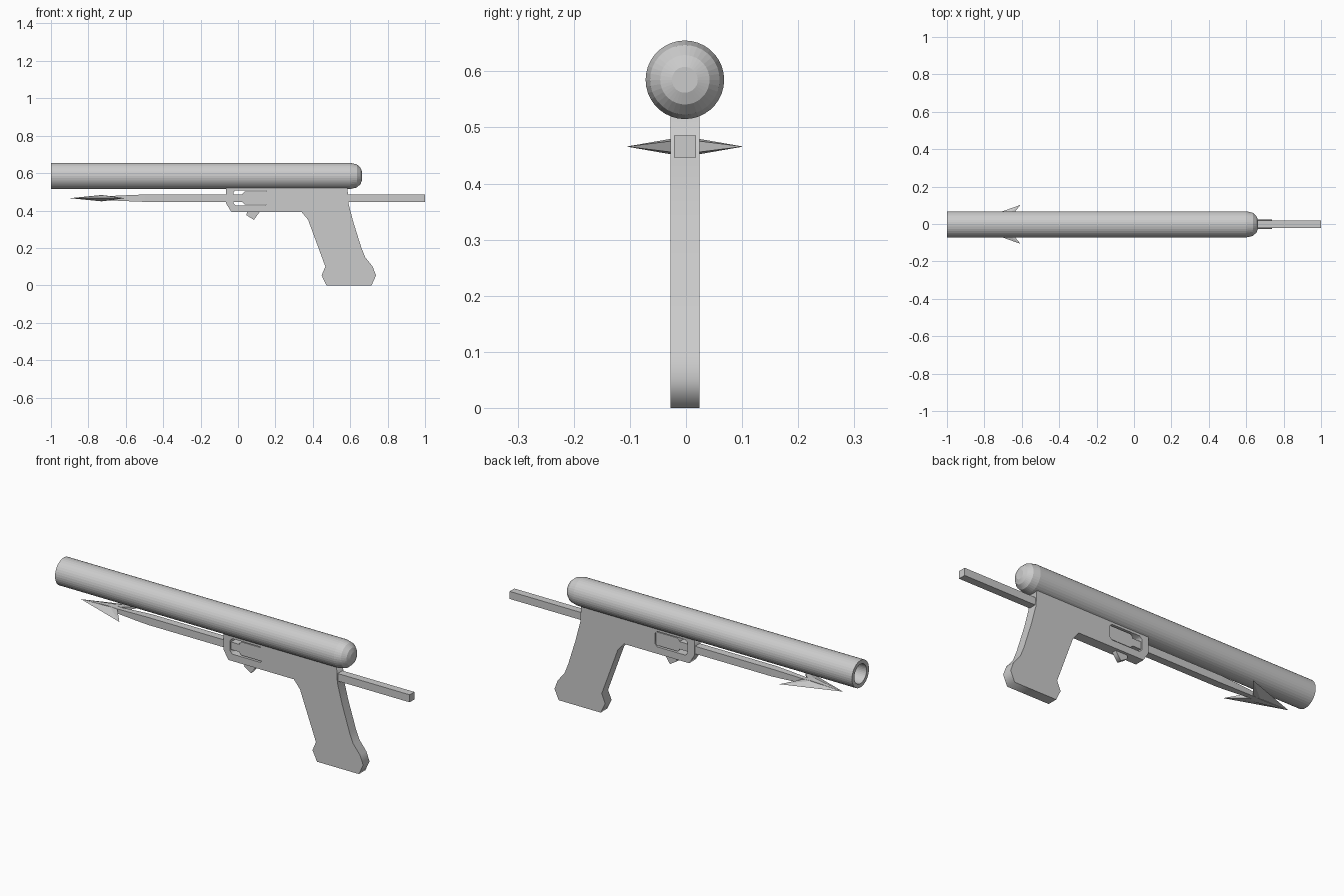
import bpy, bmesh, math
from mathutils import Vector

cube = bpy.data.objects.get("Cube")
if cube:
    bpy.data.objects.remove(cube, do_unlink=True)

MID = -0.002      # shared centre plane in y
ROD_Z = 0.466
TUBE_Z = 0.585

grey = bpy.data.materials.new("plain grey")
grey.use_nodes = True
grey.diffuse_color = (0.6, 0.6, 0.6, 1)
grey.node_tree.nodes["Principled BSDF"].inputs["Base Color"].default_value = (0.6, 0.6, 0.6, 1)


def add_mesh(name, bm):
    bmesh.ops.recalc_face_normals(bm, faces=bm.faces)
    mesh = bpy.data.meshes.new(name)
    bm.to_mesh(mesh)
    bm.free()
    mesh.materials.append(grey)
    obj = bpy.data.objects.new(name, mesh)
    bpy.context.collection.objects.link(obj)
    return obj


def loft(name, sections, sides, z, phase=0.0):
    """Skin rings of (x, radius) along x; a radius of zero makes a point."""
    bm = bmesh.new()
    rings = []
    for x, r in sections:
        count = sides if r > 0 else 1
        rings.append([bm.verts.new((x, MID + r * math.cos(phase + math.tau * i / sides),
                                    z + r * math.sin(phase + math.tau * i / sides)))
                      for i in range(count)])
    for a, b in zip(rings, rings[1:]):
        for i in range(sides):
            j = (i + 1) % sides
            quad = [a[i % len(a)], a[j % len(a)], b[j % len(b)], b[i % len(b)]]
            bm.faces.new(list(dict.fromkeys(quad)))
    for ring in (rings[0], rings[-1]):
        if len(ring) > 1:
            bm.faces.new(ring)
    return add_mesh(name, bm)


def plate(name, outlines, half):
    """Extrude x-z outlines along y; inner outlines become holes."""
    curve = bpy.data.curves.new(name, 'CURVE')
    curve.dimensions = '2D'
    curve.fill_mode = 'BOTH'
    curve.extrude = half
    for points in outlines:
        spline = curve.splines.new('POLY')
        spline.points.add(len(points) - 1)
        for p, (x, z) in zip(spline.points, points):
            p.co = (x, z, 0, 1)
        spline.use_cyclic_u = True
    source = bpy.data.objects.new(name + "_source", curve)
    bpy.context.collection.objects.link(source)
    graph = bpy.context.evaluated_depsgraph_get()
    mesh = bpy.data.meshes.new_from_object(source.evaluated_get(graph))
    bm = bmesh.new()
    bm.from_mesh(mesh)
    bmesh.ops.remove_doubles(bm, verts=bm.verts, dist=1e-5)
    for v in bm.verts:
        v.co = Vector((v.co.x, MID - v.co.z, v.co.y))
    bpy.data.objects.remove(source, do_unlink=True)
    bpy.data.meshes.remove(mesh)
    return add_mesh(name, bm)


def chamfered(x0, x1, z0, z1, c):
    return [(x0 + c, z0), (x1 - c, z0), (x1, z0 + c), (x1, z1 - c),
            (x1 - c, z1), (x0 + c, z1), (x0, z1 - c), (x0, z0 + c)]


# Barrel: hollow from the muzzle, domed at the rear
loft("barrel", [(0.55, 0.05), (-1, 0.05), (-1, 0.07), (0.6, 0.07), (0.635, 0.062),
                (0.655, 0.044), (0.663, 0.023)], 36, TUBE_Z)

# Frame and grip in one plate with a window through it
frame = [(-0.065, 0.53), (-0.065, 0.44), (-0.035, 0.392), (0.34, 0.392), (0.375, 0.35),
         (0.467, 0.1), (0.447, 0.053), (0.473, 0), (0.714, 0), (0.738, 0.053),
         (0.72, 0.1), (0.68, 0.15), (0.66, 0.2), (0.617, 0.337), (0.59, 0.44), (0.585, 0.53)]
plate("frame_and_grip", [frame, chamfered(-0.025, 0.16, 0.428, 0.508, 0.012)], 0.026)

# Mechanism block inside the window
plate("mechanism", [chamfered(0.025, 0.163, 0.433, 0.502, 0.01)], 0.021)

# Trigger
plate("trigger", [[(0.05, 0.4), (0.045, 0.375), (0.085, 0.35), (0.115, 0.392), (0.115, 0.4)]], 0.012)

# Square shaft, tapering towards the head
root2 = math.sqrt(2)
loft("shaft", [(1, 0.0195 * root2), (-0.5, 0.0195 * root2), (-0.57, 0.017 * root2),
               (-0.7, 0.011 * root2)], 4, ROD_Z, math.pi / 4)

# Pointed head
loft("spear_tip", [(-0.68, 0.011 * root2), (-0.73, 0.017 * root2), (-0.9, 0)],
     4, ROD_Z, math.pi / 4)

# Swept barbs on both sides of the head
for side, label in ((-1, "right"), (1, "left")):
    bm = bmesh.new()
    corners = [(-0.9, 0, 0), (-0.745, 0.038, 0), (-0.607, 0.104, 0), (-0.68, 0.015, 0.011),
               (-0.68, 0.015, -0.011), (-0.73, 0.012, 0.016), (-0.73, 0.012, -0.016)]
    for x, y, z in corners:
        bm.verts.new((x, MID + side * y, ROD_Z + z))
    bmesh.ops.convex_hull(bm, input=bm.verts)
    add_mesh(label + "_barb", bm)
